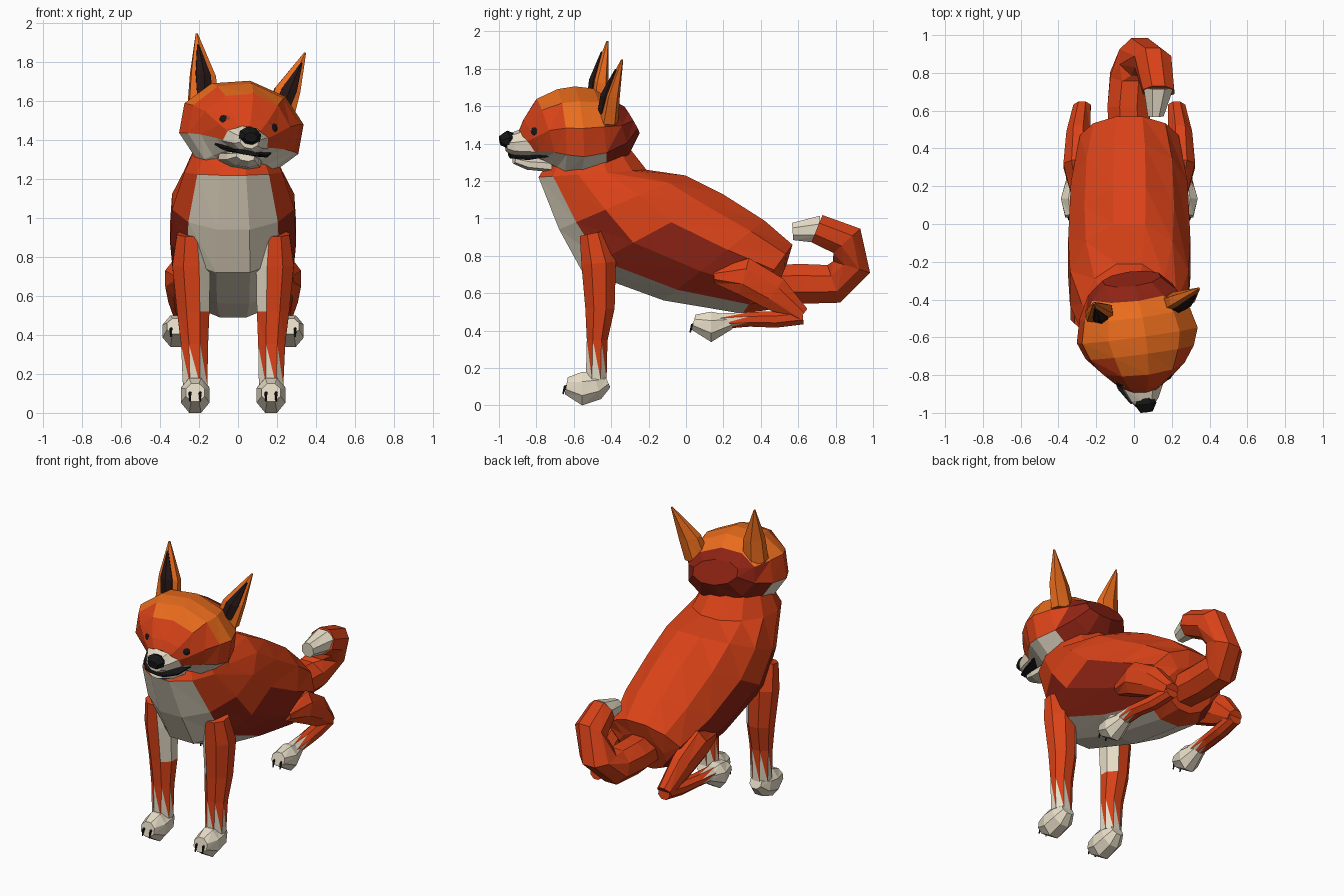
import bpy, bmesh
from math import sin, cos, pi, radians
from mathutils import Vector, Matrix, Euler

if "Cube" in bpy.data.objects:
    bpy.data.objects.remove(bpy.data.objects["Cube"])

COLORS = {"orange": (0.70, 0.055, 0.009), "bright": (0.82, 0.15, 0.012),
          "red": (0.27, 0.017, 0.007), "cream": (0.80, 0.72, 0.57),
          "black": (0.008, 0.008, 0.008), "inner": (0.02, 0.008, 0.008)}
MATS = {}
for key, rgb in COLORS.items():
    MATS[key] = bpy.data.materials.new(key)
    MATS[key].diffuse_color = (*rgb, 1)
CX = -0.025                       # centre line of the body
X = Vector((1, 0, 0))
I4 = Matrix.Identity(4)


def finish(name, bm, paint, M):
    """Triangulate, colour each facet by its place and direction, then move."""
    bmesh.ops.triangulate(bm, faces=bm.faces[:], quad_method='FIXED')
    bmesh.ops.recalc_face_normals(bm, faces=bm.faces[:])
    bm.normal_update()
    keys = list(COLORS)
    used = []
    for f in bm.faces:
        k = paint if isinstance(paint, str) else paint(f.calc_center_median(), f.normal)
        if k not in used:
            used.append(k)
        f.material_index = used.index(k)
    bm.transform(M)
    me = bpy.data.meshes.new(name)
    bm.to_mesh(me)
    bm.free()
    for k in used:
        me.materials.append(MATS[k])
    ob = bpy.data.objects.new(name, me)
    bpy.context.collection.objects.link(ob)
    return ob


def loft(name, rings, paint, n=8, M=I4):
    """Skin through rings given as (centre, u axis, v axis)."""
    bm = bmesh.new()
    loops = []
    for c, u, v in rings:
        loops.append([bm.verts.new(c + u * cos(2 * pi * (j + .5) / n) + v * sin(2 * pi * (j + .5) / n))
                      for j in range(n)])
    for a, b in zip(loops, loops[1:]):
        for j in range(n):
            k = (j + 1) % n
            bm.faces.new((a[j], a[k], b[k], b[j]))
    bm.faces.new(loops[0])
    bm.faces.new(loops[-1])
    return finish(name, bm, paint, M)


def tube(name, pts, paint, n=8, M=I4, s=1):
    """Tube along points (x, y, z, side radius, other radius); s mirrors in x."""
    cs = [Vector((p[0] * s, p[1], p[2])) for p in pts]
    rings = []
    for i, p in enumerate(pts):
        t = cs[min(i + 1, len(cs) - 1)] - cs[max(i - 1, 0)]
        v = X.cross(t).normalized()
        rings.append((cs[i], X * p[3], v * p[4]))
    return loft(name, rings, paint, n, M)


def ball(name, c, size, paint, M, sub=2):
    bm = bmesh.new()
    bmesh.ops.create_icosphere(bm, subdivisions=sub, radius=1)
    return finish(name, bm, paint, M @ Matrix.Translation(c) @ Matrix.Diagonal((*size, 1)))


# Body: oblique sections, back point to front/belly point
def body_paint(c, n):
    if -n.y * .7 - n.z * .7 > .62:
        return "cream"
    if abs(n.x) > .55 and n.z < -.02 and c.z < 1:
        return "red"
    return "orange"


sections = [((-.32, 1.40), (-.72, 1.33), .20), ((-.21, 1.26), (-.79, 1.22), .26),
            ((0, 1.23), (-.68, .94), .325), ((.2, 1.13), (-.56, .72), .335),
            ((.42, .99), (-.12, .56), .32), ((.57, .86), (.30, .49), .27),
            ((.54, .76), (.44, .51), .17)]
rings = []
for (ty, tz), (by, bz), w in sections:
    top, bot = Vector((0, ty, tz)), Vector((0, by, bz))
    rings.append(((top + bot) / 2, X * w, (top - bot) / 2 * 1.03))
B = Matrix.Translation((CX, 0, 0))
loft("body", rings, body_paint, 12, B)

# Legs, paws and claws on both sides
for s, side in ((-1, "left"), (1, "right")):
    def front_paint(c, n):
        if c.z < .24 or (n.x * s < -.6 and c.z > .5):
            return "cream"
        return "orange"

    tube("front_leg_" + side, [(.215, -.50, .92, .08, .075), (.215, -.467, .76, .105, .1),
                               (.205, -.46, .52, .09, .085), (.198, -.475, .35, .075, .06),
                               (.195, -.48, .14, .068, .06)], front_paint, 8, B, s)
    tube("front_paw_" + side, [(.195, -.42, .13, .045, .04), (.195, -.475, .105, .076, .08),
                               (.195, -.555, .09, .08, .097), (.195, -.64, .105, .052, .05)],
         "cream", 8, B, s)

    tube("thigh_" + side, [(.26, .15, .69, .05, .04), (.275, .31, .69, .08, .11),
                           (.27, .47, .60, .068, .10), (.25, .62, .48, .05, .05)],
         "orange", 8, B, s)
    tube("hind_shank_" + side, [(.29, .18, .45, .05, .045), (.285, .34, .46, .05, .042),
                                (.265, .48, .46, .05, .048), (.25, .625, .475, .045, .045)],
         lambda c, n: "cream" if c.y < .26 else "orange", 8, B, s)
    tube("hind_paw_" + side, [(.29, .24, .445, .045, .04), (.293, .135, .42, .075, .088),
                              (.293, .04, .445, .05, .045)], "cream", 8, B, s)

    for kind, x, y, z in (("front", .195, -.635, .09), ("hind", .293, .045, .42)):
        for d, tag in ((-.026, "inner"), (.026, "outer")):
            tube(f"{kind}_claw_{side}_{tag}", [(x + d, y + .015, z + .02, .008, .008),
                                               (x + d, y - .012, z + .01, .008, .008),
                                               (x + d, y - .023, z - .03, .004, .004)],
                 "black", 5, B, s)

# Tail curling up and forward
tube("tail", [(-.02, .46, .65, .12, .11), (-.03, .62, .65, .12, .115), (-.02, .79, .65, .115, .115),
              (.03, .885, .74, .115, .112), (.10, .86, .88, .105, .105), (.13, .70, .945, .09, .085)],
     "orange", 8)
tube("tail_tip", [(.13, .72, .94, .085, .08), (.115, .57, .93, .045, .05)], "cream", 8)

# Head: built upright around its own centre, then tilted and turned
H = Matrix.Translation((.01, -.55, 1.45)) @ Euler((0, radians(10), radians(8))).to_matrix().to_4x4()


def head_paint(c, n):
    if c.y > .13:
        return "red"
    if c.z < -.06:
        return "cream"
    return "bright" if n.z > .6 else "orange"


tube("head", [(0, .26, .08, .16, .08), (0, .19, .04, .24, .16), (0, .08, .02, .30, .23),
              (0, -.04, .01, .33, .25), (0, -.13, .01, .295, .235), (0, -.20, 0, .235, .20),
              (0, -.27, -.03, .155, .125), (0, -.31, -.05, .10, .08)], head_paint, 10, H)
tube("muzzle", [(0, -.22, -.04, .15, .09), (0, -.30, -.045, .12, .08), (0, -.38, -.055, .08, .062),
                (0, -.415, -.055, .05, .04)], "cream", 8, H)
tube("mouth", [(0, -.20, -.09, .165, .012), (0, -.31, -.115, .13, .012), (0, -.395, -.115, .07, .012)],
     "black", 8, H)
tube("lower_jaw", [(0, -.18, -.155, .12, .045), (0, -.30, -.15, .09, .04), (0, -.37, -.135, .05, .025)],
     "cream", 8, H)
tube("nose", [(0, -.36, -.03, .04, .03), (0, -.405, -.03, .06, .05), (0, -.448, -.035, .035, .025)],
     "black", 8, H)

for s, side in ((-1, "left"), (1, "right")):
    ball("eye_" + side, (s * .115, -.262, .03), (.042, .038, .042), "black", H)
    ball("eye_glint_" + side, (s * .112, -.298, .045), (.007, .007, .007), "cream", H, 1)
    ball("brow_" + side, (s * .098, -.238, .122), (.038, .025, .025), "cream", H, 1)
    tube("ear_" + side, [(.20, .10, .10, .085, .06), (.222, .115, .25, .075, .047),
                         (.285, .16, .455, .006, .006)], "bright", 6, H, s)
    tube("ear_inner_" + side, [(.205, .08, .15, .045, .035), (.226, .088, .25, .046, .032),
                               (.272, .130, .40, .006, .006)], "inner", 6, H, s)

for m in bpy.data.materials:
    if m.users and not m.is_grease_pencil:
        m.use_nodes = True
        m.node_tree.nodes["Principled BSDF"].inputs["Base Color"].default_value = m.diffuse_color
